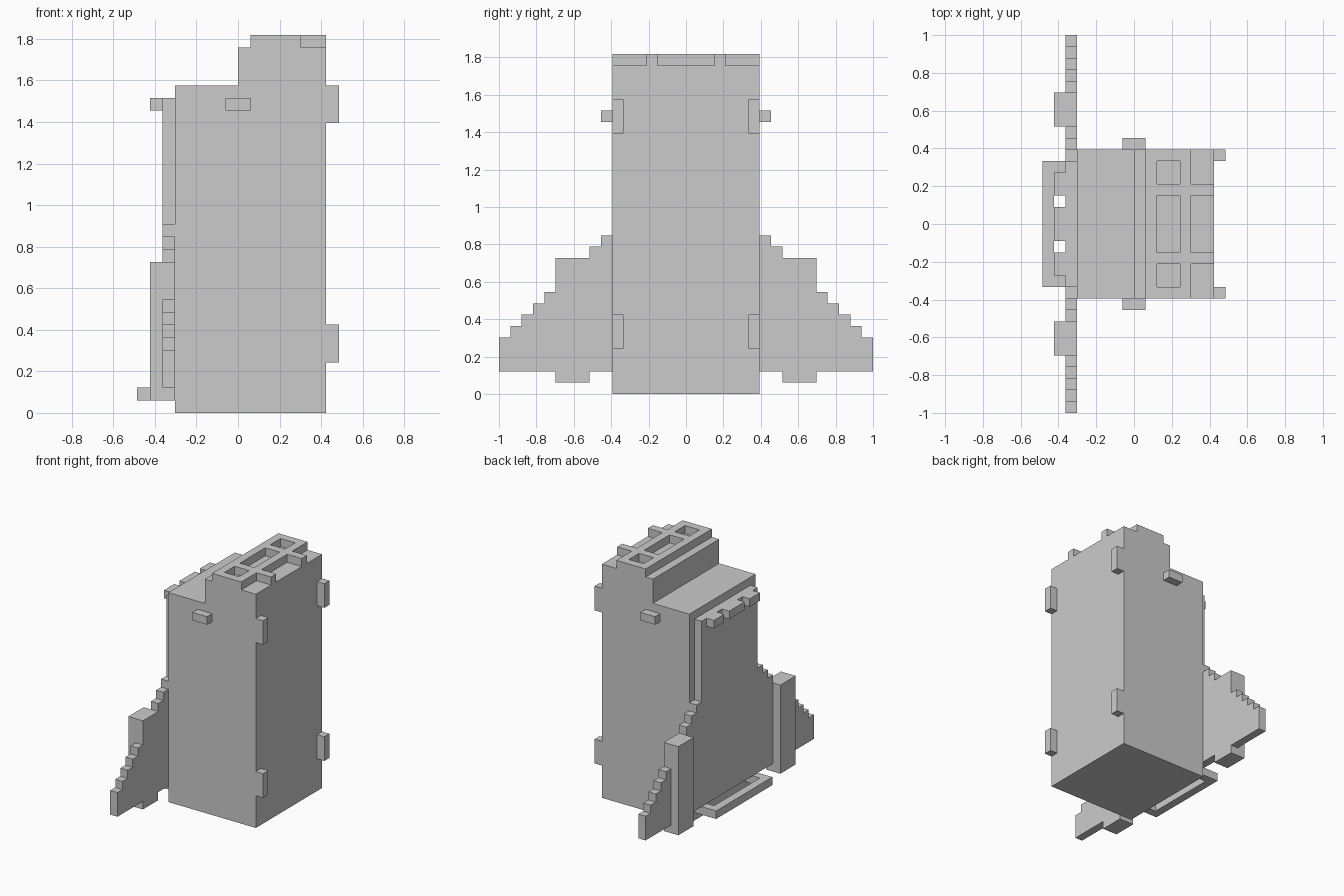
import bpy, bmesh

if "Cube" in bpy.data.objects:
    bpy.data.objects.remove(bpy.data.objects["Cube"])

U = 2 / 33  # one grid step of the blocky design


def make_object(name, bm):
    bmesh.ops.recalc_face_normals(bm, faces=bm.faces[:])
    mesh = bpy.data.meshes.new(name)
    bm.to_mesh(mesh)
    bm.free()
    obj = bpy.data.objects.new(name, mesh)
    bpy.context.collection.objects.link(obj)
    return obj


def boxes(name, specs):
    """One object from (x0, x1, y0, y1, z0, z1) boxes in grid steps."""
    bm = bmesh.new()
    for x0, x1, y0, y1, z0, z1 in specs:
        new = bmesh.ops.create_cube(bm, size=1)["verts"]
        for v in new:
            v.co.x = (x1 if v.co.x > 0 else x0) * U
            v.co.y = (y1 if v.co.y > 0 else y0) * U
            v.co.z = (z1 if v.co.z > 0 else z0) * U
    return make_object(name, bm)


def prism(name, points, lo, hi, axis):
    """Extrude an outline along x (points are y, z) or y (points are x, z)."""
    bm = bmesh.new()
    if axis == "x":
        co = [(lo * U, a * U, b * U) for a, b in points]
        move = ((hi - lo) * U, 0, 0)
    else:
        co = [(a * U, lo * U, b * U) for a, b in points]
        move = (0, (hi - lo) * U, 0)
    face = bm.faces.new([bm.verts.new(c) for c in co])
    ext = bmesh.ops.extrude_face_region(bm, geom=[face])["geom"]
    bmesh.ops.translate(bm, vec=move,
                        verts=[g for g in ext if isinstance(g, bmesh.types.BMVert)])
    return make_object(name, bm)


def mirror_y(x0, x1, y0, y1, z0, z1):
    return [(x0, x1, y0, y1, z0, z1), (x0, x1, -y1, -y0, z0, z1)]


# Main case with stepped top
case = prism("case", [(-5, 0), (7, 0), (7, 30), (1, 30), (1, 29), (0, 29),
                      (0, 26), (-5, 26)], -6.5, 6.5, "y")

# Pockets and open notches sunk into the top
cutter = boxes("top_recess_cutter",
               [(2, 4, -2.5, 2.5, 29, 31), (5, 8, -2.5, 2.5, 29, 31)]
               + mirror_y(2, 4, 3.5, 5.5, 29, 31)
               + mirror_y(5, 8, 3.5, 7.5, 29, 31))
cutter.hide_render = True
cutter.hide_viewport = True
cut = case.modifiers.new("top_recesses", "BOOLEAN")
cut.operation = "DIFFERENCE"
cut.solver = "EXACT"
cut.object = cutter

# Back plate with stepped wings, outline mirrored across y
half = [(5.5, 25), (5.5, 15), (6.5, 15), (6.5, 14), (7.5, 14), (7.5, 13),
        (8.5, 13), (8.5, 12), (11.5, 12), (11.5, 9)]
for i in range(4):
    half += [(12.5 + i, 9 - i), (12.5 + i, 8 - i)]
half += [(16.5, 5), (16.5, 2)]
prism("back_plate", half + [(-y, z) for y, z in reversed(half)], -6, -5, "x")

# Upright blocks on the wings
boxes("wing_blocks", mirror_y(-7, -5, 8.5, 11.5, 1, 12))

# Corner tabs on the right face, side pegs, upper back teeth
boxes("corner_tabs", mirror_y(7, 8, 5.5, 6.5, 4, 7) + mirror_y(7, 8, 5.5, 6.5, 23, 26))
boxes("side_pegs", mirror_y(-1, 1, 6.5, 7.5, 24, 25))
boxes("back_teeth", [(-7, -6, -1.5, 1.5, 24, 25)] + mirror_y(-7, -6, 2.5, 4.5, 24, 25))

# Low U-shaped rail behind the back plate
rail = bmesh.new()
outline = [(-5, 5.5), (-8, 5.5), (-8, -5.5), (-5, -5.5),
           (-5, -4.5), (-7, -4.5), (-7, 4.5), (-5, 4.5)]
face = rail.faces.new([rail.verts.new((x * U, y * U, U)) for x, y in outline])
ext = bmesh.ops.extrude_face_region(rail, geom=[face])["geom"]
bmesh.ops.translate(rail, vec=(0, 0, U),
                    verts=[g for g in ext if isinstance(g, bmesh.types.BMVert)])
make_object("lower_rail", rail)
